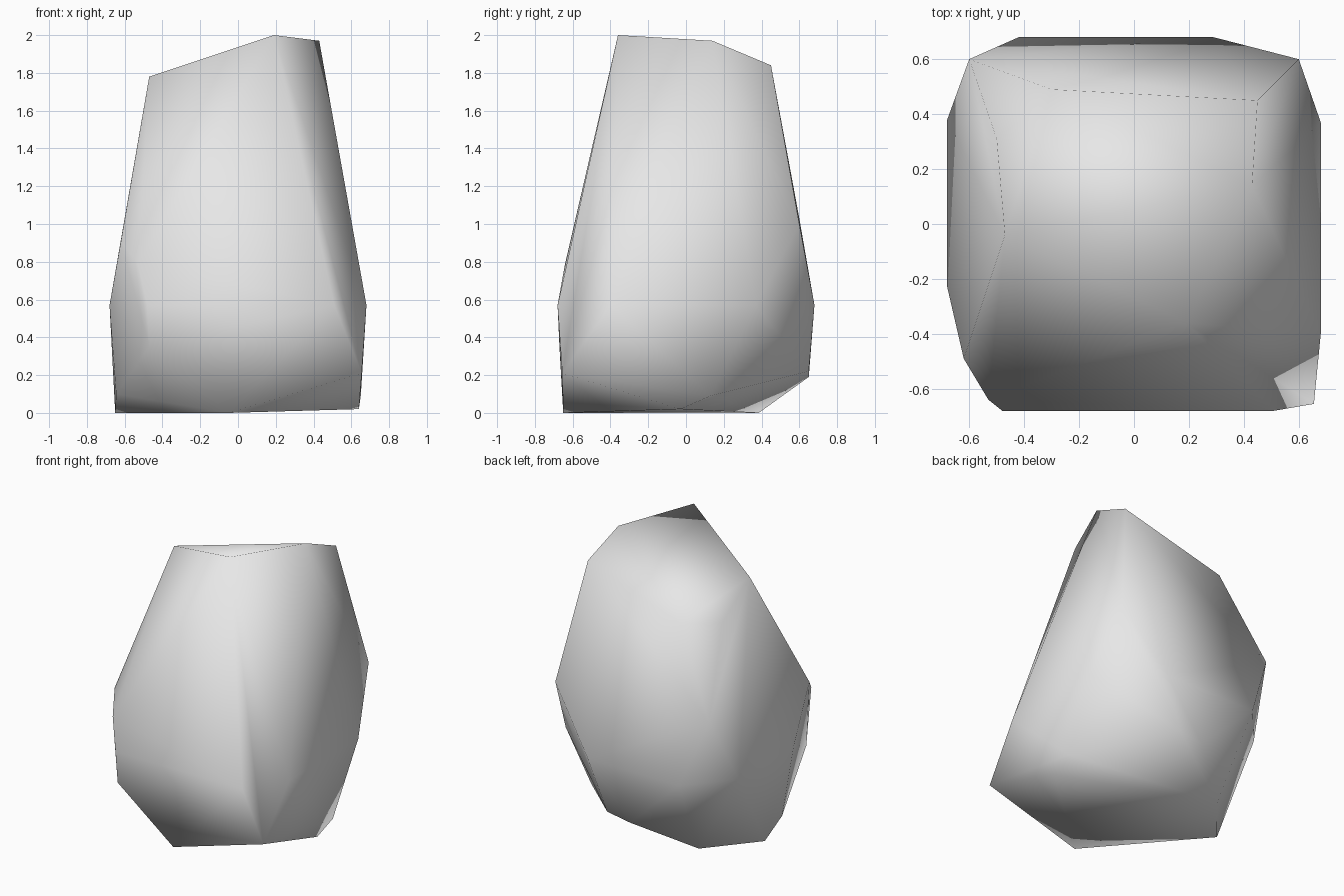
import bpy
import bmesh

# Remove the default cube only
default_cube = bpy.data.objects.get("Cube")
if default_cube:
    bpy.data.objects.remove(default_cube, do_unlink=True)


def make_material(name, colour):
    material = bpy.data.materials.new(name)
    material.use_nodes = True
    material.diffuse_color = colour
    shader = material.node_tree.nodes["Principled BSDF"]
    shader.inputs["Base Color"].default_value = colour
    shader.inputs["Roughness"].default_value = 0.9
    return material


def level(height, corners):
    """Corners of the stone that share one height."""
    return [(x, y, height) for x, y in corners]


def make_stone(name, corners, material):
    """Wrap the corner points in a tight faceted skin."""
    bm = bmesh.new()
    for corner in corners:
        bm.verts.new(corner)
    bmesh.ops.convex_hull(bm, input=bm.verts[:], use_existing_faces=False)
    loose = [vert for vert in bm.verts if not vert.link_faces]
    bmesh.ops.delete(bm, geom=loose, context="VERTS")
    bmesh.ops.recalc_face_normals(bm, faces=bm.faces[:])
    for face in bm.faces:
        face.smooth = True
    mesh = bpy.data.meshes.new(name)
    bm.to_mesh(mesh)
    bm.free()
    mesh.materials.append(material)
    stone = bpy.data.objects.new(name, mesh)
    bpy.context.collection.objects.link(stone)
    return stone


# Slanting crown with a peak towards the front
crown = [(.19, -.36, 2), (.43, .14, 1.97), (.45, .45, 1.84), (-.47, -.04, 1.78)]

# Chipped corners on the tapering sides
shoulders = [
    (-.3, .49, 1.61), (-.5, .31, 1.6),
    (.6, .6, 1), (-.6, .6, 1.03),
    (-.62, -.49, .91), (-.53, -.64, .79),
]

# Widest ring of the stone
waist = level(.57, [
    (.51, -.68), (-.48, -.68), (-.68, -.23), (-.68, .38),
    (-.42, .68), (.29, .68), (.68, .37), (.68, -.4),
])

# Chipped lower corners
underside = [
    (-.47, -.67, .35), (.655, -.655, .21), (.16, .65, .22),
    (-.02, .65, .19), (.65, .13, .09), (-.645, -.15, .1),
    (.64, -.03, .02),
]

# Points resting on the ground
foot = level(0, [(-.05, -.65), (-.65, .05), (-.37, .385)])

stone_grey = make_material("stone_grey", (.8, .8, .8, 1))
make_stone("boulder", crown + shoulders + waist + underside + foot, stone_grey)
